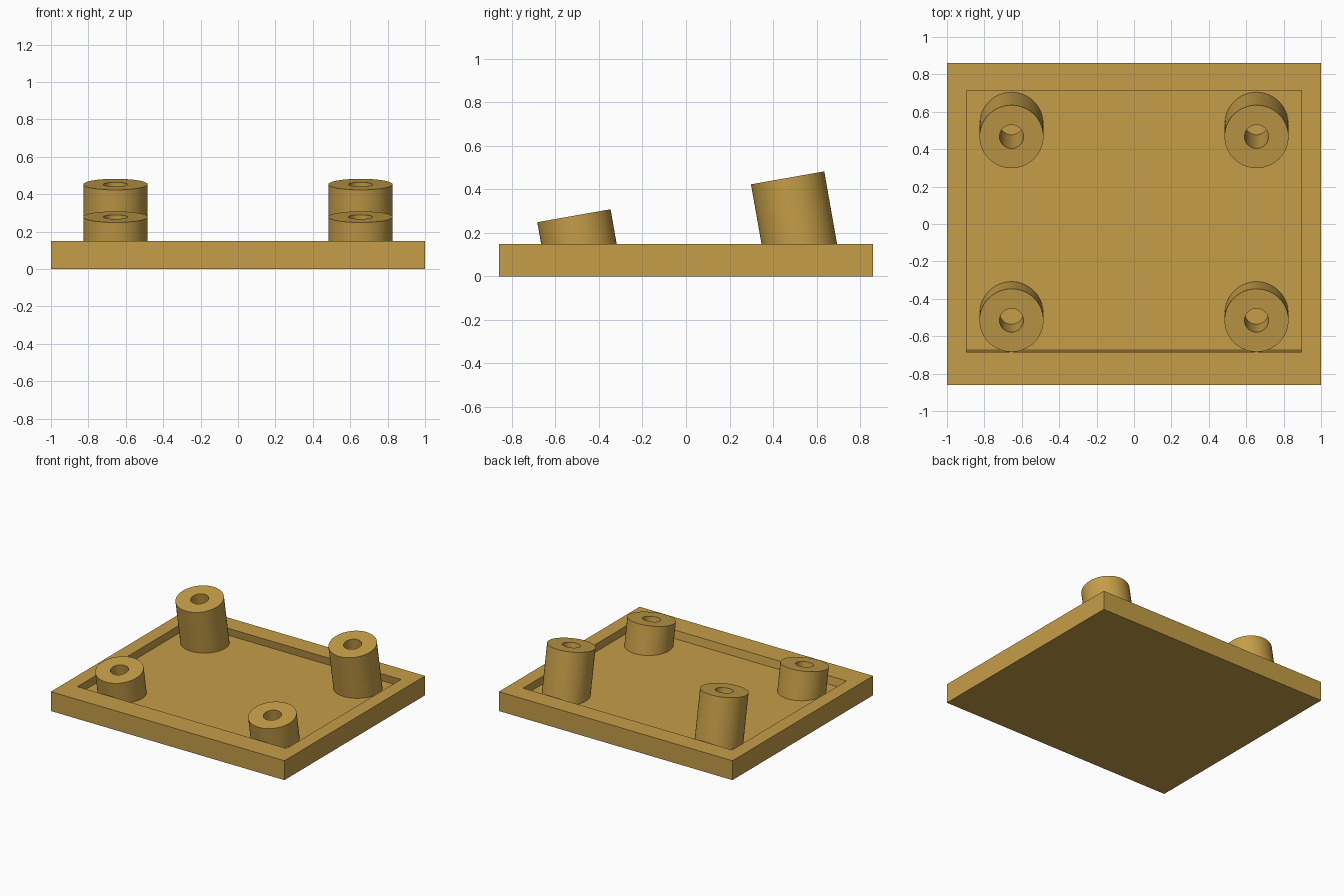
import bpy, bmesh, math
from mathutils import Vector

if "Cube" in bpy.data.objects:
    bpy.data.objects.remove(bpy.data.objects["Cube"])

TILT = math.radians(10)
AXIS = Vector((0, -math.sin(TILT), math.cos(TILT)))   # posts lean to the front
UP = Vector((0, math.cos(TILT), math.sin(TILT)))      # in-plane direction of the post tops
TOP, FLOOR, DRILL_END = 0.15, 0.09, 0.03
SEG = 64

tan = bpy.data.materials.new("golden tan")
tan.diffuse_color = (0.56, 0.34, 0.065, 1)
tan.use_nodes = True
tan.node_tree.nodes["Principled BSDF"].inputs["Base Color"].default_value = tan.diffuse_color


def make(name, rings, caps=(False, False), loop=False):
    """Skin a list of equal rings, optionally capped or closed into a loop."""
    bm = bmesh.new()
    rows = [[bm.verts.new(p) for p in ring] for ring in rings]
    pairs = list(zip(rows, rows[1:])) + ([(rows[-1], rows[0])] if loop else [])
    for a, b in pairs:
        n = len(a)
        for i in range(n):
            j = (i + 1) % n
            bm.faces.new((a[i], a[j], b[j], b[i]))
    for cap, row in zip(caps, (rows[0], rows[-1])):
        if cap:
            bm.faces.new(row)
    bmesh.ops.recalc_face_normals(bm, faces=bm.faces)
    mesh = bpy.data.meshes.new(name)
    bm.to_mesh(mesh)
    bm.free()
    mesh.materials.append(tan)
    ob = bpy.data.objects.new(name, mesh)
    bpy.context.collection.objects.link(ob)
    return ob


def rect(x, y0, y1, z):
    return [(-x, y0, z), (x, y0, z), (x, y1, z), (-x, y1, z)]


def circle(centre, r):
    """Circle square to the tilted axis."""
    return [centre + r * (math.cos(a) * Vector((1, 0, 0)) + math.sin(a) * UP)
            for a in (2 * math.pi * i / SEG for i in range(SEG))]


def drop(ring, z):
    """Slide ring points along the tilted axis to height z."""
    return [p + AXIS * ((z - p.z) / AXIS.z) for p in ring]


# Tray with a shallow recess whose front and back walls follow the tilt
shift = (TOP - FLOOR) * math.tan(TILT)
tray = make("tray", [
    rect(1, -0.86, 0.86, 0),
    rect(1, -0.86, 0.86, TOP),
    rect(0.895, -0.685, 0.715, TOP),
    rect(0.895, -0.685 + shift, 0.715 + shift, FLOOR),
], caps=(True, True))

# Tilted hollow posts, short at the front and tall at the back
for row, y, z in (("front", -0.515, 0.279), ("back", 0.467, 0.453)):
    for side, x in (("left", -0.655), ("right", 0.655)):
        centre = Vector((x, y, z))
        outer, bore = circle(centre, 0.171), circle(centre, 0.064)
        post = make(f"{row}_{side}_post",
                    [drop(outer, FLOOR), outer, bore, drop(bore, FLOOR)], loop=True)
        bpy.ops.object.select_all(action='DESELECT')
        post.select_set(True)
        bpy.context.view_layer.objects.active = post
        bpy.ops.object.shade_smooth_by_angle(angle=math.radians(30))

        # Bore continues into the tray
        cutter = make(f"{row}_{side}_bore_cutter",
                      [drop(bore, DRILL_END), drop(bore, 0.2)], caps=(True, True))
        cutter.hide_render = True
        cutter.display_type = 'WIRE'
        cut = tray.modifiers.new(f"{row}_{side}_bore", 'BOOLEAN')
        cut.operation = 'DIFFERENCE'
        cut.solver = 'EXACT'
        cut.object = cutter
